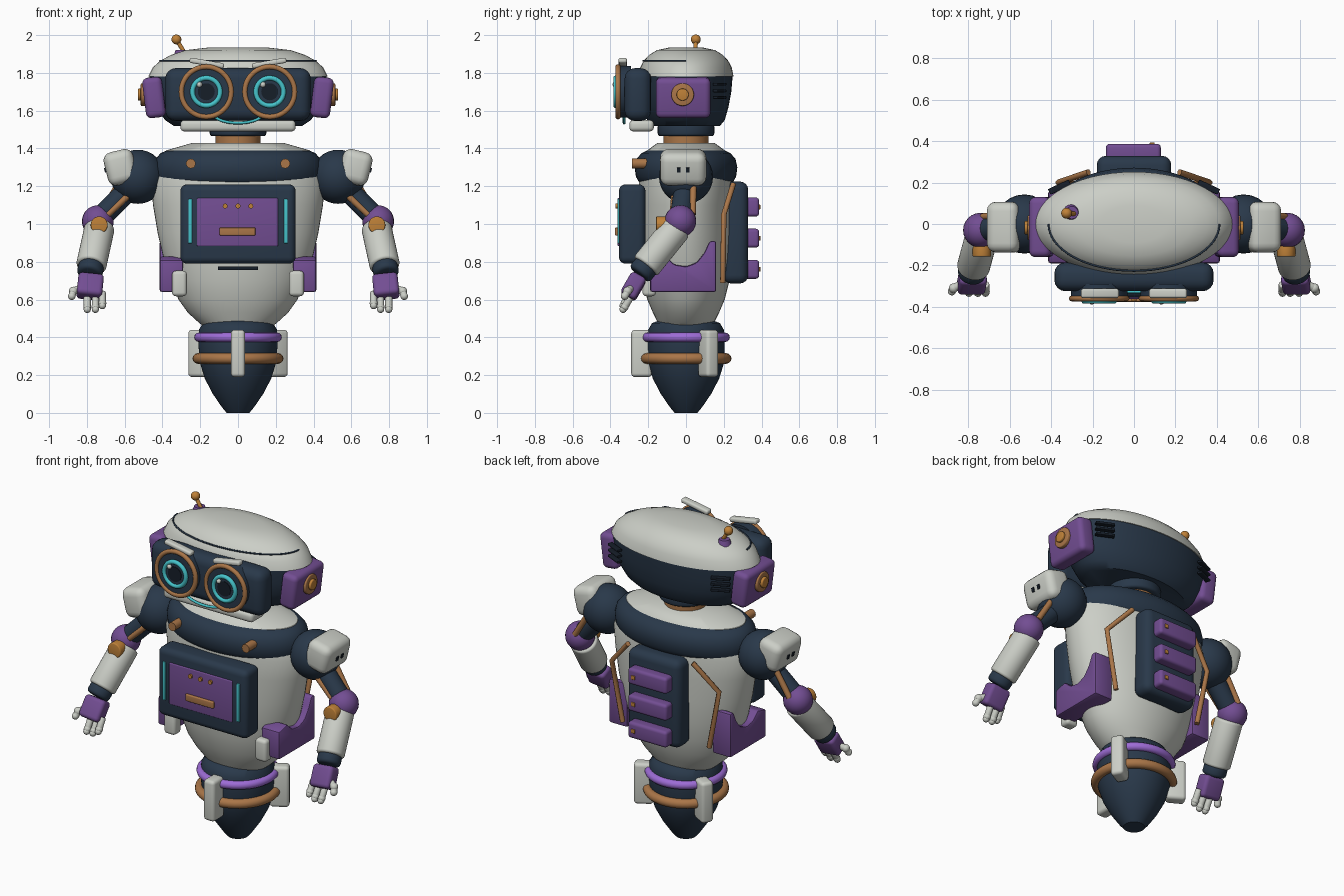
import bpy, bmesh, math
from mathutils import Vector, Matrix, Euler

if "Cube" in bpy.data.objects:
    bpy.data.objects.remove(bpy.data.objects["Cube"])


def material(name, rgb):
    m = bpy.data.materials.new(name)
    m.diffuse_color = (*rgb, 1)
    m.use_nodes = True
    m.node_tree.nodes["Principled BSDF"].inputs["Base Color"].default_value = m.diffuse_color
    return m


WHITE = material("warm white", (0.60, 0.62, 0.57))
NAVY = material("navy", (0.022, 0.040, 0.068))
PURPLE = material("purple", (0.17, 0.075, 0.29))
VIOLET = material("bright violet", (0.34, 0.15, 0.67))
COPPER = material("copper", (0.40, 0.18, 0.065))
ORANGE = material("orange", (0.52, 0.22, 0.04))
CYAN = material("cyan", (0.06, 0.55, 0.60))
BLACK = material("blue black", (0.008, 0.013, 0.022))


def finish(bm, name, mat, angle=35):
    bmesh.ops.recalc_face_normals(bm, faces=bm.faces)
    me = bpy.data.meshes.new(name)
    bm.to_mesh(me)
    bm.free()
    me.materials.append(mat)
    ob = bpy.data.objects.new(name, me)
    bpy.context.collection.objects.link(ob)
    bpy.ops.object.select_all(action='DESELECT')
    ob.select_set(True)
    bpy.context.view_layer.objects.active = ob
    bpy.ops.object.shade_smooth_by_angle(angle=math.radians(angle))
    return ob


def bevel(bm, width, segments=4):
    bmesh.ops.bevel(bm, geom=list(bm.edges), offset=width, segments=segments,
                    profile=0.5, affect='EDGES', clamp_overlap=True)


def box(name, c, size, mat, bev=0.02, rot=(0, 0, 0)):
    bm = bmesh.new()
    bmesh.ops.create_cube(bm, size=1)
    bmesh.ops.scale(bm, vec=size, verts=bm.verts)
    if bev:
        bevel(bm, bev)
    r = Euler([math.radians(a) for a in rot]).to_matrix().to_4x4()
    bm.transform(Matrix.Translation(c) @ r)
    return finish(bm, name, mat)


def ball(name, c, r, mat):
    bm = bmesh.new()
    bmesh.ops.create_uvsphere(bm, u_segments=24, v_segments=16, radius=r)
    bm.transform(Matrix.Translation(c))
    return finish(bm, name, mat)


def rod(name, a, b, r, mat, r2=None, bev=0, n=32):
    a, b = Vector(a), Vector(b)
    bm = bmesh.new()
    bmesh.ops.create_cone(bm, cap_ends=True, segments=n, radius1=r,
                          radius2=r if r2 is None else r2, depth=(b - a).length)
    if bev:
        rims = [e for e in bm.edges if any(len(f.verts) > 4 for f in e.link_faces)]
        bmesh.ops.bevel(bm, geom=rims, offset=bev, segments=3, profile=0.5, affect='EDGES')
    q = Vector((0, 0, 1)).rotation_difference(b - a).to_matrix().to_4x4()
    bm.transform(Matrix.Translation((a + b) / 2) @ q)
    return finish(bm, name, mat)


def loft(name, rings, mat, n=56, angle=40):
    """Stack of ellipses given as (z, half width, half depth)."""
    bm = bmesh.new()
    rows = [[bm.verts.new((a * math.cos(t * math.tau / n), b * math.sin(t * math.tau / n), z))
             for t in range(n)] for z, a, b in rings]
    for lo, hi in zip(rows, rows[1:]):
        for i in range(n):
            bm.faces.new((lo[i], lo[(i + 1) % n], hi[(i + 1) % n], hi[i]))
    bm.faces.new(rows[0])
    bm.faces.new(rows[-1])
    return finish(bm, name, mat, angle)


def ring(name, c, major, minor, mat, facing=False):
    bpy.ops.mesh.primitive_torus_add(location=c, major_radius=major, minor_radius=minor,
                                     major_segments=48, minor_segments=12,
                                     rotation=(math.pi / 2 if facing else 0, 0, 0))
    ob = bpy.context.object
    ob.name = name
    ob.data.materials.append(mat)
    bpy.ops.object.shade_smooth_by_angle(angle=math.radians(60))


def tube(name, pts, r, mat):
    cu = bpy.data.curves.new(name, 'CURVE')
    cu.dimensions = '3D'
    cu.bevel_depth, cu.bevel_resolution, cu.use_fill_caps = r, 2, True
    sp = cu.splines.new('POLY')
    sp.points.add(len(pts) - 1)
    for p, co in zip(sp.points, pts):
        p.co = (*co, 1)
    cu.materials.append(mat)
    ob = bpy.data.objects.new(name, cu)
    bpy.context.collection.objects.link(ob)


def arc(a, b, z, start, end, n=32, y=0):
    ts = [math.radians(start + (end - start) * i / n) for i in range(n + 1)]
    return [(a * math.cos(t), y + b * math.sin(t), z) for t in ts]


# Head shell
loft("head_lower", [(1.52, .34, .18), (1.55, .385, .205), (1.62, .44, .225),
                    (1.70, .465, .24), (1.785, .47, .247)], NAVY)
loft("head_cap", [(1.78, .475, .252), (1.83, .45, .242), (1.865, .41, .223),
                  (1.895, .355, .195), (1.92, .28, .155), (1.934, .16, .09)], WHITE)
tube("cap_seam", arc(.413, .226, 1.864, 180, 360), .005, NAVY)
# Face
box("visor", (0, -.255, 1.685), (.77, .14, .28), NAVY, .055)
box("chin_guard", (0, -.235, 1.52), (.61, .13, .06), WHITE, .022)
tube("smile", [(.13 * math.cos(t), -.327, 1.585 + .05 * math.sin(t))
               for t in [math.pi * (1.05 + .9 * i / 16) for i in range(17)]], .008, CYAN)
# Antenna
rod("antenna_base", (-.30, .055, 1.88), (-.30, .055, 1.922), .045, PURPLE, .03)
rod("antenna_stem", (-.285, .05, 1.91), (-.325, .052, 1.975), .011, ORANGE)
ball("antenna_tip", (-.326, .052, 1.977), .026, ORANGE)
# Neck
rod("neck", (0, 0, 1.40), (0, 0, 1.48), .12, COPPER)
rod("neck_collar", (0, 0, 1.465), (0, 0, 1.53), .15, NAVY, bev=.015)

# Torso
loft("torso", [(.44, .16, .13), (.48, .21, .15), (.53, .265, .175), (.60, .315, .205),
               (.70, .355, .23), (.82, .395, .245), (.95, .425, .25), (1.1, .45, .25),
               (1.22, .46, .25), (1.3, .43, .24), (1.39, .38, .205), (1.43, .24, .15)], WHITE)
loft("shoulder_band", [(1.20, .40, .22), (1.215, .425, .245), (1.25, .443, .265),
                       (1.30, .446, .272), (1.345, .435, .262), (1.375, .41, .235),
                       (1.392, .37, .20)], NAVY)
# Chest panel
box("chest_panel", (0, -.285, 1.0), (.61, .14, .42), NAVY, .035)
box("chest_plate", (-.003, -.352, 1.01), (.43, .02, .255), PURPLE, .006)
box("chest_handle", (-.003, -.366, .96), (.19, .02, .042), COPPER, .006)
box("belly_slot", (0, -.244, .766), (.21, .03, .018), BLACK, 0)
for i in (-1, 0, 1):
    rod("chest_button", (.068 * i, -.355, 1.095), (.068 * i, -.372, 1.095), .013, ORANGE, n=16)

# Back pack
box("back_pack", (0, .262, .955), (.36, .135, .54), NAVY, .045)
for z in (1.09, .925, .76):
    box("pack_module", (-.003, .345, z), (.265, .085, .10), PURPLE, .018)
    box("module_light", (.088, .388, z), (.024, .012, .024), ORANGE, .003)

# Tail
loft("tail_cone", [(0, .06, .06), (.03, .085, .085), (.10, .133, .133), (.18, .175, .175),
                   (.26, .20, .20), (.36, .21, .205), (.44, .207, .20), (.475, .185, .18),
                   (.495, .12, .13)], NAVY)
ring("violet_ring", (0, 0, .40), .207, .025, VIOLET)
ring("copper_ring", (0, 0, .288), .213, .028, COPPER)
for deg in (-90, 30, 150):
    t = math.radians(deg)
    box("tail_fin", (.235 * math.cos(t), .235 * math.sin(t), .315), (.11, .075, .25),
        WHITE, .02, (0, 0, deg))

# Everything that comes in pairs
for s, side in ((-1, "left"), (1, "right")):
    def P(x, y, z):
        return (s * x, y, z)

    def nm(part):
        return side + "_" + part

    # Eye
    ex = .168 * s
    rod(nm("eye_barrel"), (ex, -.29, 1.70), (ex, -.365, 1.70), .137, NAVY)
    ring(nm("eye_rim"), (ex, -.36, 1.70), .132, .014, COPPER, True)
    rod(nm("eye_lens"), (ex, -.36, 1.70), (ex, -.374, 1.70), .085, NAVY)
    ring(nm("eye_iris"), (ex, -.372, 1.70), .073, .013, CYAN, True)
    rod(nm("pupil"), (ex, -.37, 1.70), (ex, -.378, 1.70), .045, BLACK)
    ball(nm("eye_glint"), (ex - .036, -.374, 1.738), .015, WHITE)
    box(nm("brow"), P(.165, -.335, 1.852), (.185, .045, .028), WHITE, .011, (0, -10 * s, 0))
    # Ear
    box(nm("ear"), P(.445, -.015, 1.67), (.105, .29, .215), PURPLE, .03, (0, 7 * s, 0))
    rod(nm("ear_disc"), P(.48, -.018, 1.685), P(.515, -.018, 1.685), .06, COPPER, bev=.006)
    rod(nm("ear_knob"), P(.51, -.018, 1.685), P(.53, -.018, 1.685), .032, ORANGE, bev=.005)
    for z in (1.67, 1.705, 1.74):
        box(nm("head_vent"), P(.36, .178, z), (.11, .03, .015), BLACK, .004, (0, 0, -25 * s))
    # Body fittings
    rod(nm("band_bolt"), P(.25, -.20, 1.32), P(.25, -.285, 1.32), .026, COPPER, n=12)
    box(nm("chest_light"), P(.253, -.355, 1.015), (.02, .016, .235), CYAN, .004)
    tube(nm("back_pipe"), [P(.22, .25, 1.21), P(.365, .20, 1.05), P(.295, .195, .69)], .015, COPPER)
    # Hip guard with scooped top edge
    bm = bmesh.new()
    outline = [(-.19, .64), (.16, .64), (.16, .91), (.125, .91), (.095, .845), (.055, .795),
               (0, .775), (-.06, .785), (-.11, .83), (-.19, .81)]
    f = bm.faces.new([bm.verts.new(P(.29, y, z)) for y, z in outline])
    ext = bmesh.ops.extrude_face_region(bm, geom=[f])
    bmesh.ops.translate(bm, vec=(.125 * s, 0, 0),
                        verts=[v for v in ext["geom"] if isinstance(v, bmesh.types.BMVert)])
    bmesh.ops.recalc_face_normals(bm, faces=bm.faces)
    bevel(bm, .012, 2)
    finish(bm, nm("hip_guard"), PURPLE)
    box(nm("hip_tab"), P(.31, -.195, .685), (.078, .07, .135), WHITE, .02)
    # Shoulder
    ball(nm("shoulder_joint"), P(.53, 0, 1.25), .143, NAVY)
    box(nm("shoulder_pad"), P(.622, -.015, 1.30), (.16, .245, .18), WHITE, .045, (0, 14 * s, 0))
    for y in (-.035, .012):
        box(nm("pad_slot"), P(.703, y - .003, 1.285), (.008, .018, .026), BLACK, 0, (0, 14 * s, 0))
    # Arm
    rod(nm("upper_arm"), P(.54, 0, 1.22), P(.74, -.03, 1.02), .058, NAVY)
    rod(nm("front_piston"), P(.56, -.06, 1.17), P(.69, -.07, 1.05), .017, COPPER)
    rod(nm("rear_piston"), P(.62, .04, 1.23), P(.73, .035, 1.05), .017, COPPER)
    ball(nm("elbow"), P(.742, -.03, 1.015), .084, PURPLE)
    rod(nm("elbow_cap"), P(.735, -.09, .995), P(.735, -.158, .995), .045, ORANGE, bev=.006)
    rod(nm("forearm"), P(.732, -.045, .985), P(.778, -.215, .775), .08, WHITE, bev=.015)
    rod(nm("wrist"), P(.775, -.205, .785), P(.787, -.248, .732), .068, NAVY, bev=.02)
    # Hand
    box(nm("palm"), P(.783, -.278, .67), (.135, .09, .13), PURPLE, .022, (-30, -6 * s, 0))
    for i, x in enumerate((.718, .755, .798)):
        z = (.61, .59, .59)[i]
        rod(nm("finger"), P(x, -.29, z + .03), P(x, -.325, z - .03), .019, WHITE, bev=.006, n=16)
        ball(nm("knuckle"), P(x, -.325, z - .03), .021, WHITE)
        ball(nm("fingertip"), P(x, -.333, z - .042), .019, WHITE)
    rod(nm("thumb"), P(.83, -.29, .66), P(.872, -.31, .645), .02, WHITE, n=16)
    ball(nm("thumb_joint"), P(.872, -.31, .645), .023, WHITE)
    rod(nm("thumb_end"), P(.872, -.31, .645), P(.88, -.325, .615), .019, WHITE, n=16)
    ball(nm("thumb_tip"), P(.88, -.325, .618), .02, WHITE)
